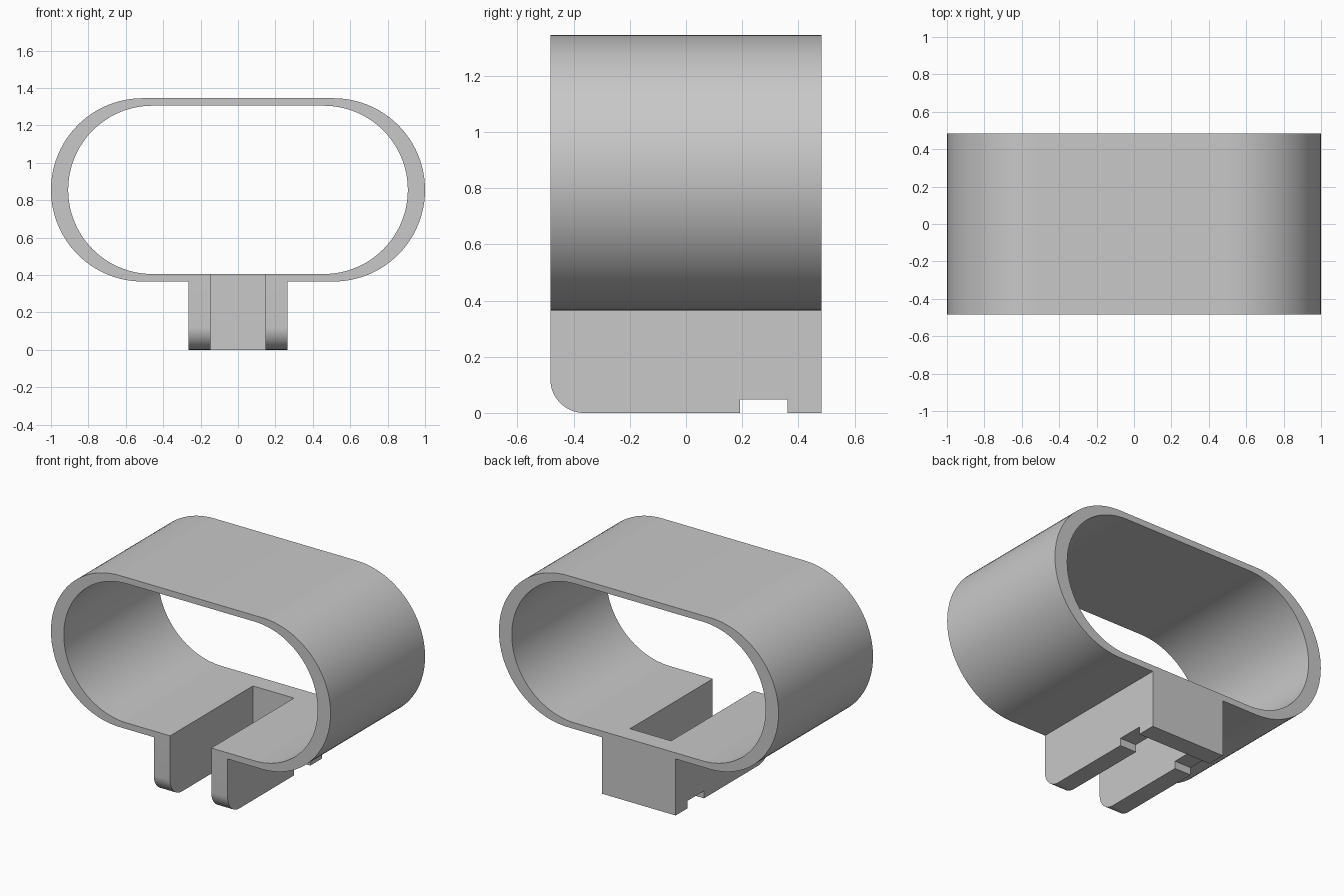
import bpy
import bmesh
from math import pi, sin, cos, radians
from mathutils import Vector

cube = bpy.data.objects.get("Cube")
if cube:
    bpy.data.objects.remove(cube, do_unlink=True)

HALF_DEPTH = 0.483      # half length of the sleeve along y
MID_Z = 0.855           # centre height of the sleeve
BLOCK_HALF = 0.264      # half width of the foot
SLOT_HALF = 0.147       # half width of the slot
WALL_Y = 0.362          # inner side of the rear wall

grey = bpy.data.materials.new("plain grey")
grey.use_nodes = True
colour = (0.58, 0.58, 0.58, 1)
grey.diffuse_color = colour
grey.node_tree.nodes["Principled BSDF"].inputs["Base Color"].default_value = colour


def prism(name, points, offset):
    """Extrude a closed outline along the offset vector."""
    bm = bmesh.new()
    face = bm.faces.new([bm.verts.new(p) for p in points])
    result = bmesh.ops.extrude_face_region(bm, geom=[face])
    moved = [v for v in result["geom"] if isinstance(v, bmesh.types.BMVert)]
    bmesh.ops.translate(bm, verts=moved, vec=Vector(offset))
    bmesh.ops.recalc_face_normals(bm, faces=bm.faces)
    mesh = bpy.data.meshes.new(name)
    bm.to_mesh(mesh)
    bm.free()
    obj = bpy.data.objects.new(name, mesh)
    bpy.context.collection.objects.link(obj)
    mesh.materials.append(grey)
    return obj


def stadium(half_width, radius, y, steps=48):
    """Outline with two straight sides and two half-round ends."""
    points = []
    for side, start in ((1, -pi / 2), (-1, pi / 2)):
        for i in range(steps + 1):
            a = start + pi * i / steps
            points.append((side * (half_width - radius) + radius * cos(a),
                           y, MID_Z + radius * sin(a)))
    return points


def combine(target, tool, operation):
    """Apply a boolean and discard the helper."""
    tool.hide_render = True
    mod = target.modifiers.new(operation.lower(), "BOOLEAN")
    mod.operation = operation
    mod.solver = "EXACT"
    mod.object = tool
    bpy.context.view_layer.objects.active = target
    bpy.ops.object.modifier_apply(modifier=mod.name)
    bpy.data.objects.remove(tool, do_unlink=True)


# Hollow sleeve: thin top and bottom, thicker round ends
sleeve = prism("slotted_sleeve", stadium(1.0, 0.49, -HALF_DEPTH),
               (0, 2 * HALF_DEPTH, 0))
bore = prism("bore", stadium(0.908, 0.45, -HALF_DEPTH - 0.1),
             (0, 2 * HALF_DEPTH + 0.2, 0))
combine(sleeve, bore, "DIFFERENCE")

# Foot: side outline with a rounded front toe and a notch near the back
toe = 0.12
outline = [(-HALF_DEPTH + toe * (1 - cos(a)), toe * (1 - sin(a)))
           for a in (pi / 2 * i / 16 for i in range(17))]
outline += [(0.193, 0), (0.193, 0.048), (WALL_Y, 0.048), (WALL_Y, 0),
            (HALF_DEPTH, 0), (HALF_DEPTH, 0.385), (-HALF_DEPTH, 0.385)]
foot = prism("foot", [(-BLOCK_HALF, y, z) for y, z in outline],
             (2 * BLOCK_HALF, 0, 0))
combine(sleeve, foot, "UNION")

# Slot: open at the front and bottom, through the sleeve floor
x, z = SLOT_HALF, -0.1
slot = prism("slot", [(-x, -0.6, z), (x, -0.6, z), (x, WALL_Y, z), (-x, WALL_Y, z)],
             (0, 0, 0.7))
combine(sleeve, slot, "DIFFERENCE")

# Smooth curves, sharp edges
bpy.ops.object.select_all(action="DESELECT")
sleeve.select_set(True)
bpy.context.view_layer.objects.active = sleeve
bpy.ops.object.shade_smooth_by_angle(angle=radians(30))
